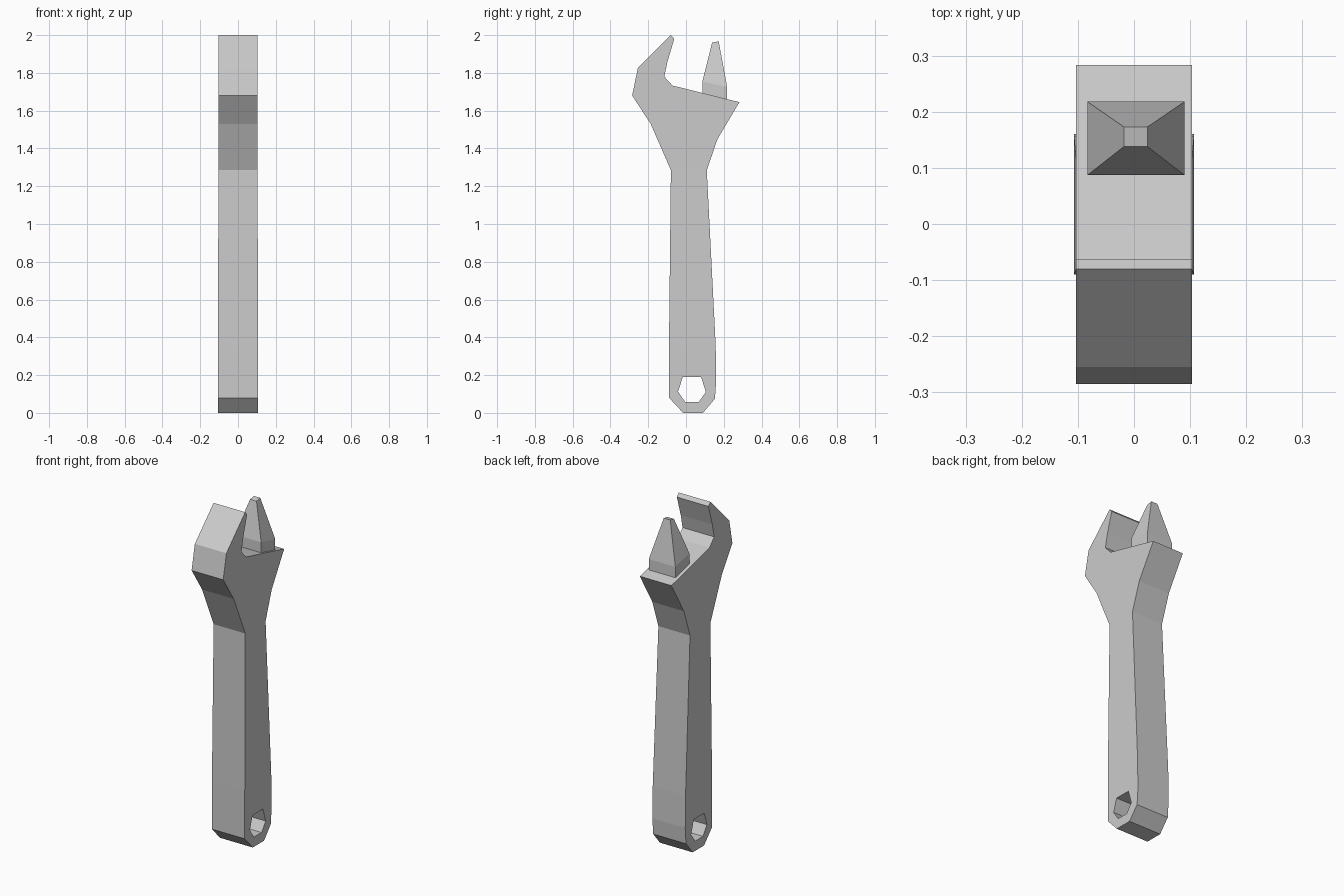
import bpy, bmesh

if "Cube" in bpy.data.objects:
    bpy.data.objects.remove(bpy.data.objects["Cube"])


def finish(name, bm):
    bmesh.ops.remove_doubles(bm, verts=bm.verts, dist=0.0005)
    bmesh.ops.recalc_face_normals(bm, faces=bm.faces)
    mesh = bpy.data.meshes.new(name)
    bm.to_mesh(mesh)
    bm.free()
    obj = bpy.data.objects.new(name, mesh)
    bpy.context.collection.objects.link(obj)
    return obj


# Side outline (y, z) of the handle, head and fixed jaw
outline = [(-.015, 0), (.09, 0), (.153, .075), (.16, .17), (.157, .36),
           (.11, 1.285), (.167, 1.45), (.283, 1.645), (-.072, 1.733),
           (-.115, 1.78), (-.098, 1.86), (-.062, 1.98), (-.08, 2.0),
           (-.255, 1.825), (-.285, 1.68), (-.187, 1.53), (-.08, 1.285),
           (-.09, .36), (-.09, .08)]
# Hanging hole
hole = [(-.017, .19), (.08, .19), (.105, .11), (.067, .057),
        (-.005, .058), (-.042, .113)]

bm = bmesh.new()
cap_edges = {-1: [], 1: []}
for loop in (outline, hole):
    n = len(loop)
    sides = {s: [bm.verts.new((s, y, z)) for y, z in loop] for s in (-1, 1)}
    for i in range(n):
        j = (i + 1) % n
        bm.faces.new((sides[-1][i], sides[-1][j], sides[1][j], sides[1][i]))
        for s in (-1, 1):
            cap_edges[s].append(bm.edges.get((sides[s][i], sides[s][j])))
for s in (-1, 1):
    bmesh.ops.triangle_fill(bm, edges=cap_edges[s], use_beauty=True,
                            normal=(s, 0, 0))

# Cut across the handle where its thickness changes, then set the thickness
for z in (.36, 1.285):
    bmesh.ops.bisect_plane(bm, geom=bm.verts[:] + bm.edges[:] + bm.faces[:],
                           dist=.0005, plane_co=(0, 0, z), plane_no=(0, 0, 1))
for v in bm.verts:
    t = min(max((v.co.z - .36) / .925, 0), 1)
    v.co.x *= .107 - .004 * t
finish("wrench_body", bm)

# Movable jaw: short block with a tapered tip, as stacked cross-sections
x0, x1, y0, y1 = -.083, .09, .087, .218
rings = [
    [(x0, y0, 1.67), (x1, y0, 1.67), (x1, y1, 1.645), (x0, y1, 1.645)],
    [(x0, y0, 1.755), (x1, y0, 1.755), (x1, y1, 1.725), (x0, y1, 1.725)],
    [(-.018, .138, 1.96), (.024, .138, 1.96), (.024, .173, 1.967), (-.018, .173, 1.967)],
]
bm = bmesh.new()
rows = [[bm.verts.new(p) for p in ring] for ring in rings]
for low, high in zip(rows, rows[1:]):
    for i in range(4):
        j = (i + 1) % 4
        bm.faces.new((low[i], low[j], high[j], high[i]))
bm.faces.new(rows[0])
bm.faces.new(rows[-1])
finish("movable_jaw", bm)
